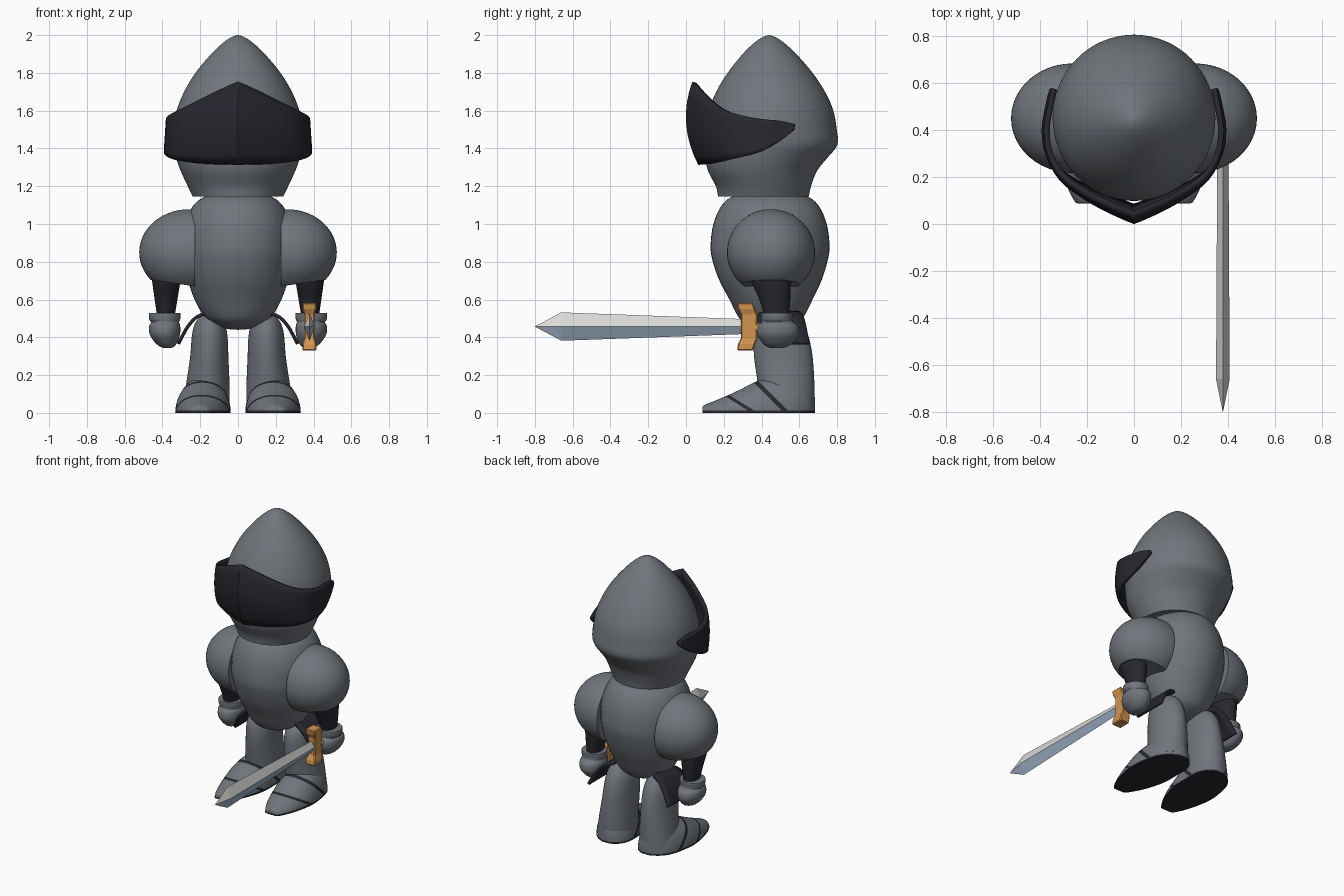
import bpy, bmesh, math
from mathutils import Vector

if "Cube" in bpy.data.objects:
    bpy.data.objects.remove(bpy.data.objects["Cube"])


def material(name, rgb):
    m = bpy.data.materials.new(name)
    m.diffuse_color = (*rgb, 1)
    m.use_nodes = True
    m.node_tree.nodes["Principled BSDF"].inputs["Base Color"].default_value = m.diffuse_color
    return m


STEEL = material("steel grey", (0.165, 0.18, 0.2))
DARK = material("dark iron", (0.02, 0.02, 0.027))
GOLD = material("orange brass", (0.64, 0.30, 0.08))
SILVER = material("pale silver", (0.70, 0.70, 0.68))
BLUE = material("blue silver", (0.36, 0.45, 0.58))


def finish(name, bm, mats, mirror=False, angle=35, thick=0, recalc=True):
    """Turn a bmesh into a named, smoothed object."""
    if recalc:
        bmesh.ops.recalc_face_normals(bm, faces=bm.faces)
    me = bpy.data.meshes.new(name)
    bm.to_mesh(me)
    bm.free()
    ob = bpy.data.objects.new(name, me)
    bpy.context.collection.objects.link(ob)
    for m in mats:
        me.materials.append(m)
    bpy.ops.object.select_all(action='DESELECT')
    ob.select_set(True)
    bpy.context.view_layer.objects.active = ob
    if angle:
        bpy.ops.object.shade_smooth_by_angle(angle=math.radians(angle))
    if thick:
        s = ob.modifiers.new("thickness", 'SOLIDIFY')
        s.thickness, s.offset = thick, 0
    if mirror:
        m = ob.modifiers.new("mirror", 'MIRROR')
        m.use_mirror_merge = False
    return ob


def smooth(rows, steps):
    """Catmull-Rom interpolation through rows of numbers."""
    out = []
    for i in range(len(rows) - 1):
        p0, p1 = rows[max(i - 1, 0)], rows[i]
        p2, p3 = rows[i + 1], rows[min(i + 2, len(rows) - 1)]
        for k in range(steps):
            t = k / steps
            out.append([0.5 * (2 * b + (c - a) * t + (2 * a - 5 * b + 4 * c - d) * t * t
                        + (3 * b - a - 3 * c + d) * t ** 3)
                        for a, b, c, d in zip(p0, p1, p2, p3)])
    return out + [list(rows[-1])]


def bridge(bm, rings, closed=True):
    rows = [[bm.verts.new(p) for p in r] for r in rings]
    n = len(rows[0])
    for a, b in zip(rows, rows[1:]):
        for i in range(n if closed else n - 1):
            j = (i + 1) % n
            bm.faces.new((a[i], a[j], b[j], b[i]))
    if closed:
        bm.faces.new(rows[0])
        bm.faces.new(rows[-1])


def loft(name, rows, mat, mirror=False, steps=4, n=48):
    """Stack of horizontal ellipses; each row is z, cx, cy, rx, ry."""
    bm = bmesh.new()
    angs = [2 * math.pi * i / n for i in range(n)]
    bridge(bm, [[(cx + max(rx, .002) * math.cos(a), cy + max(ry, .002) * math.sin(a), z)
                 for a in angs] for z, cx, cy, rx, ry in smooth(rows, steps)])
    return finish(name, bm, [mat], mirror)


# Helmet: pointed dome narrowing to the neck
loft("helmet", [(1.145, 0, .41, .24, .24), (1.2, 0, .41, .266, .252), (1.28, 0, .405, .303, .288),
                (1.35, 0, .425, .328, .323), (1.42, 0, .45, .345, .352), (1.5, 0, .45, .343, .348),
                (1.6, 0, .45, .325, .33), (1.7, 0, .448, .285, .288), (1.8, 0, .445, .225, .225),
                (1.9, 0, .442, .142, .142), (1.96, 0, .44, .078, .078), (1.99, 0, .44, .033, .033),
                (2.0, 0, .44, 0, 0)], STEEL, n=64)

# Visor: peaked curved plate; columns are x, y, top z, bottom z
half = smooth([(0, .045, 1.75, 1.318), (.1, .085, 1.705, 1.32), (.2, .135, 1.655, 1.325),
               (.3, .205, 1.605, 1.338), (.355, .295, 1.575, 1.357), (.37, .4, 1.555, 1.385),
               (.355, .5, 1.545, 1.44), (.338, .575, 1.525, 1.505)], 3)
cols = [[-c[0]] + c[1:] for c in half[:0:-1]] + half
bm = bmesh.new()
bridge(bm, [[(x * (1.0 + .03 * (1 - v) * min(1, abs(x) / .3)),
              y + max(0, 1 - y / .35) * (.035 * (1 - v) - .055 * 4 * v * (1 - v)),
              zb + (zt - zb) * v) for v in [k / 8 for k in range(9)]]
             for x, y, zt, zb in cols], closed=False)
finish("visor", bm, [DARK], thick=.024)

# Torso: egg-shaped breastplate
loft("torso", [(.44, 0, .45, 0, 0), (.447, 0, .45, .07, .07), (.48, 0, .45, .14, .145),
               (.52, 0, .45, .185, .18), (.6, 0, .45, .23, .22), (.7, 0, .447, .265, .27),
               (.8, 0, .445, .285, .303), (.88, 0, .445, .29, .315), (1.0, 0, .445, .28, .3),
               (1.1, 0, .445, .235, .255), (1.15, 0, .445, .165, .19), (1.165, 0, .445, .09, .1),
               (1.168, 0, .445, 0, 0)], STEEL)

# Shoulder guards: ellipsoids trimmed below and on the inside
bm = bmesh.new()
bmesh.ops.create_uvsphere(bm, u_segments=48, v_segments=28, radius=1)
for v in bm.verts:
    v.co = Vector((.26 + .263 * v.co.x, .45 + .233 * v.co.y, .85 + .228 * v.co.z))
for co, no in (((.23, 0, .67), (.15, 0, -1)), ((.228, 0, 0), (-1, 0, 0))):
    cut = bmesh.ops.bisect_plane(bm, geom=bm.verts[:] + bm.edges[:] + bm.faces[:],
                                 plane_co=co, plane_no=no, clear_outer=True)
    edges = [e for e in bm.edges if e.is_boundary]
    bmesh.ops.holes_fill(bm, edges=edges, sides=0)
finish("shoulder_guards", bm, [STEEL], mirror=True)

# Arms and gauntlets
loft("arms", [(.78, .38, .445, .08, .115), (.7, .38, .45, .075, .105), (.6, .381, .47, .06, .082),
              (.51, .382, .48, .046, .065)], DARK, True)
loft("gauntlets", [(.53, .385, .48, .078, .08), (.525, .388, .48, .084, .084), (.495, .388, .48, .082, .082),
                   (.48, .386, .484, .074, .085), (.46, .388, .487, .082, .107), (.415, .387, .487, .08, .11),
                   (.37, .38, .485, .057, .08), (.347, .375, .48, .03, .045), (.343, .375, .48, 0, 0)],
     STEEL, True)

# Hip plates: curved dark plates; rows are x, z, front y, back y
bm = bmesh.new()
bridge(bm, [[(x, y0 + (y1 - y0) * k / 6, z) for k in range(7)] for x, z, y0, y1 in
            smooth([(.16, .53, .4, .6), (.215, .51, .38, .62), (.26, .465, .38, .635),
                    (.29, .415, .39, .645), (.315, .365, .41, .655)], 3)], closed=False)
finish("hip_plates", bm, [DARK], mirror=True, thick=.018)

# Legs
loft("legs", [(.52, .15, .5, .03, .05), (.5, .15, .5, .06, .09), (.46, .15, .5, .083, .125),
              (.4, .15, .505, .095, .145), (.3, .152, .515, .101, .155), (.15, .16, .53, .115, .15),
              (.03, .17, .533, .125, .147)], STEEL, True)

# Boots: half-dome sections along y (y, cx, half width, height)
bm = bmesh.new()
bridge(bm, [[(cx + w * math.cos(a), y, h * max(0, math.sin(a)))
             for a in [2 * math.pi * i / 48 for i in range(48)]] for y, cx, w, h in
            smooth([(.087, .2, .035, .028), (.1, .2, .055, .043), (.18, .195, .098, .075),
                    (.28, .19, .13, .12), (.37, .187, .145, .165), (.46, .183, .143, .19),
                    (.58, .17, .128, .19), (.65, .16, .085, .15), (.683, .155, .03, .08)], 4)])
bands = [(Vector((0, 1, 1)), .535, .016), (Vector((0, 1, 1.6)), .365, .016)]
planes = [(n, d + s * w) for n, d, w in bands for s in (-1, 1)] + [(Vector((0, 0, 1)), .012)]
for n, d in planes:
    bmesh.ops.bisect_plane(bm, geom=bm.verts[:] + bm.edges[:] + bm.faces[:],
                           plane_co=n * (d / n.length_squared), plane_no=n)
for f in bm.faces:
    c = f.calc_center_median()
    if c.z < .012 or any(abs(c.dot(n) - d) < w for n, d, w in bands):
        f.material_index = 1
finish("boots", bm, [STEEL, DARK], mirror=True)

# Sword blade: diamond section with pointed tip (y, half thickness, half height)
bm = bmesh.new()
bridge(bm, [[(.378 + w, y, .457), (.378, y, .457 + h), (.378 - w, y, .457), (.378, y, .457 - h)]
            for y, w, h in ((.3, .024, .04), (-.66, .029, .075), (-.8, .0005, .0005))])
for f in bm.faces:
    f.material_index = int(f.calc_center_median().z < .457)
finish("sword_blade", bm, [SILVER, BLUE], angle=0)

# Sword guard: block with flared ends (z, half thickness, front y, back y)
bm = bmesh.new()
bridge(bm, [[(.378 - w, y0, z), (.378 + w, y0, z), (.378 + w, y1, z), (.378 - w, y1, z)]
            for z, w, y0, y1 in ((.33, .037, .27, .355), (.365, .037, .275, .365), (.395, .028, .29, .378),
                                 (.52, .028, .29, .378), (.55, .037, .275, .365), (.582, .037, .27, .355))])
guard = finish("sword_guard", bm, [GOLD], angle=0)
bev = guard.modifiers.new("bevel", 'BEVEL')
bev.width, bev.segments = .006, 1

# Sword grip passing through the hand
bm = bmesh.new()
bridge(bm, [[(.385 + .025 * math.cos(k * math.pi / 8), y, .45 + .025 * math.sin(k * math.pi / 8))
             for k in range(16)] for y in (.36, .56)])
finish("sword_grip", bm, [GOLD])
